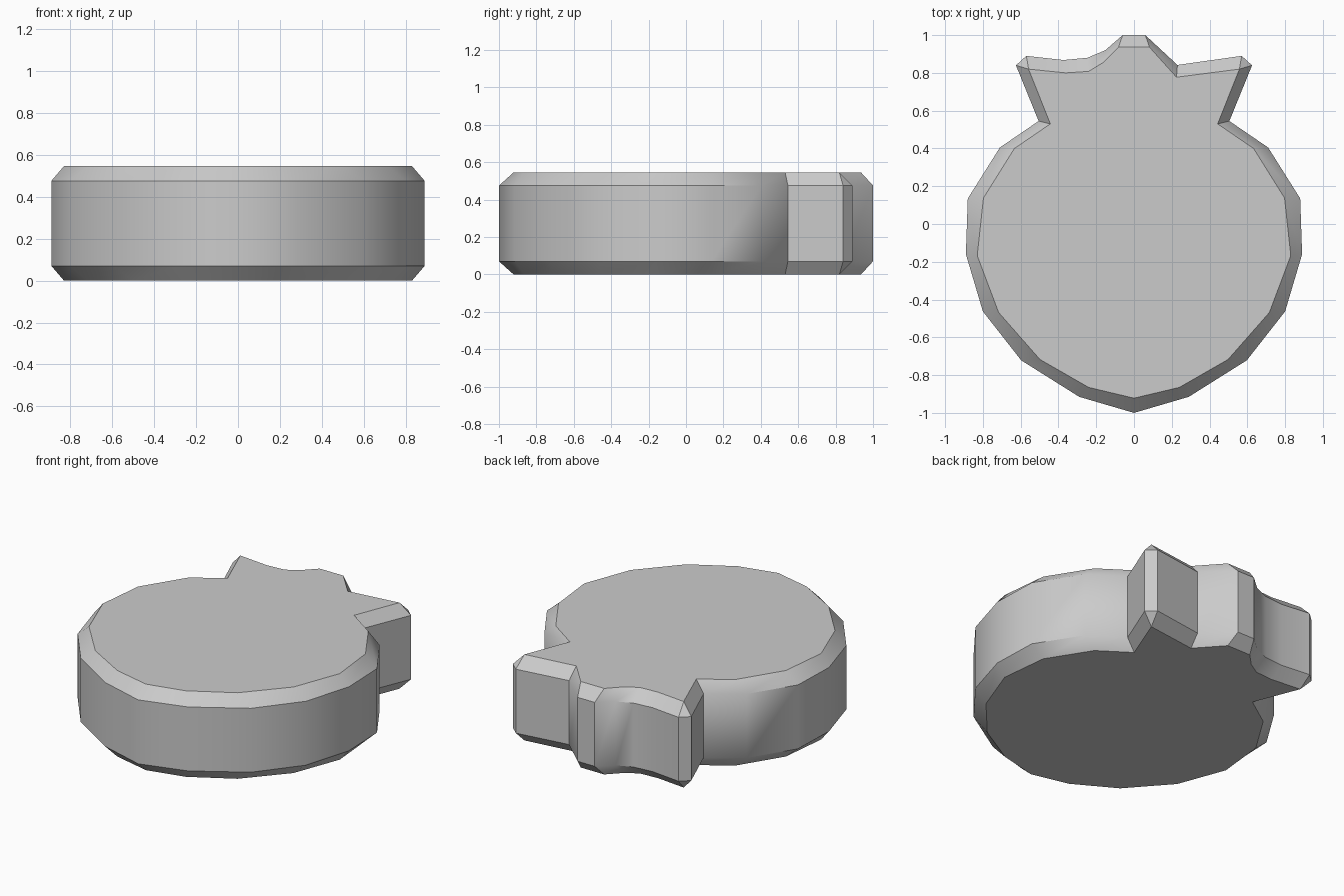
import bpy, bmesh, math

if "Cube" in bpy.data.objects:
    bpy.data.objects.remove(bpy.data.objects["Cube"])

# Right half of the round body, bottom tip up to the crown corner: (outer, inner) pairs
body = [((0.29, -0.915), (0.24, -0.865)), ((0.597, -0.722), (0.498, -0.717)),
        ((0.80, -0.463), (0.717, -0.468)), ((0.89, -0.16), (0.83, -0.167)),
        ((0.88, 0.135), (0.797, 0.138)), ((0.71, 0.405), (0.633, 0.40)),
        ((0.505, 0.545), (0.443, 0.53)), ((0.625, 0.84), (0.558, 0.82)),
        ((0.57, 0.89), (0.558, 0.82))]
tip = [((0, -1.0), (0, -0.922))]
# Crown's upper edge, right to left (asymmetric)
crown = [((0.23, 0.842), (0.225, 0.777)), ((0.06, 1.0), (0.082, 0.936)),
         ((-0.06, 1.0), (-0.082, 0.936)), ((-0.152, 0.92), (-0.16, 0.857)),
         ((-0.247, 0.88), (-0.24, 0.808)), ((-0.373, 0.868), (-0.362, 0.80))]
left = [tuple((-x, y) for x, y in pair) for pair in reversed(body)]
outline = tip + body + crown + left


def loft(name, rings):
    """Skin stacked closed outlines and cap both ends."""
    bm = bmesh.new()
    loops = [[bm.verts.new((x, y, z)) for x, y in pts] for pts, z in rings]
    n = len(loops[0])
    for a, b in zip(loops, loops[1:]):
        for i in range(n):
            j = (i + 1) % n
            bm.faces.new((a[i], a[j], b[j], b[i]))
    bm.faces.new(loops[0][::-1])
    bm.faces.new(loops[-1])
    bmesh.ops.remove_doubles(bm, verts=bm.verts, dist=0.0005)
    bmesh.ops.recalc_face_normals(bm, faces=bm.faces)
    mesh = bpy.data.meshes.new(name)
    bm.to_mesh(mesh)
    bm.free()
    obj = bpy.data.objects.new(name, mesh)
    bpy.context.collection.objects.link(obj)
    return obj


# Chamfered slab: inset caps, full-size wall between
outer = [p[0] for p in outline]
inner = [p[1] for p in outline]
token = loft("crowned_fruit_token",
             [(inner, 0.0), (outer, 0.07), (outer, 0.475), (inner, 0.545)])

bpy.context.view_layer.objects.active = token
token.select_set(True)
bpy.ops.object.shade_smooth_by_angle(angle=math.radians(35))
